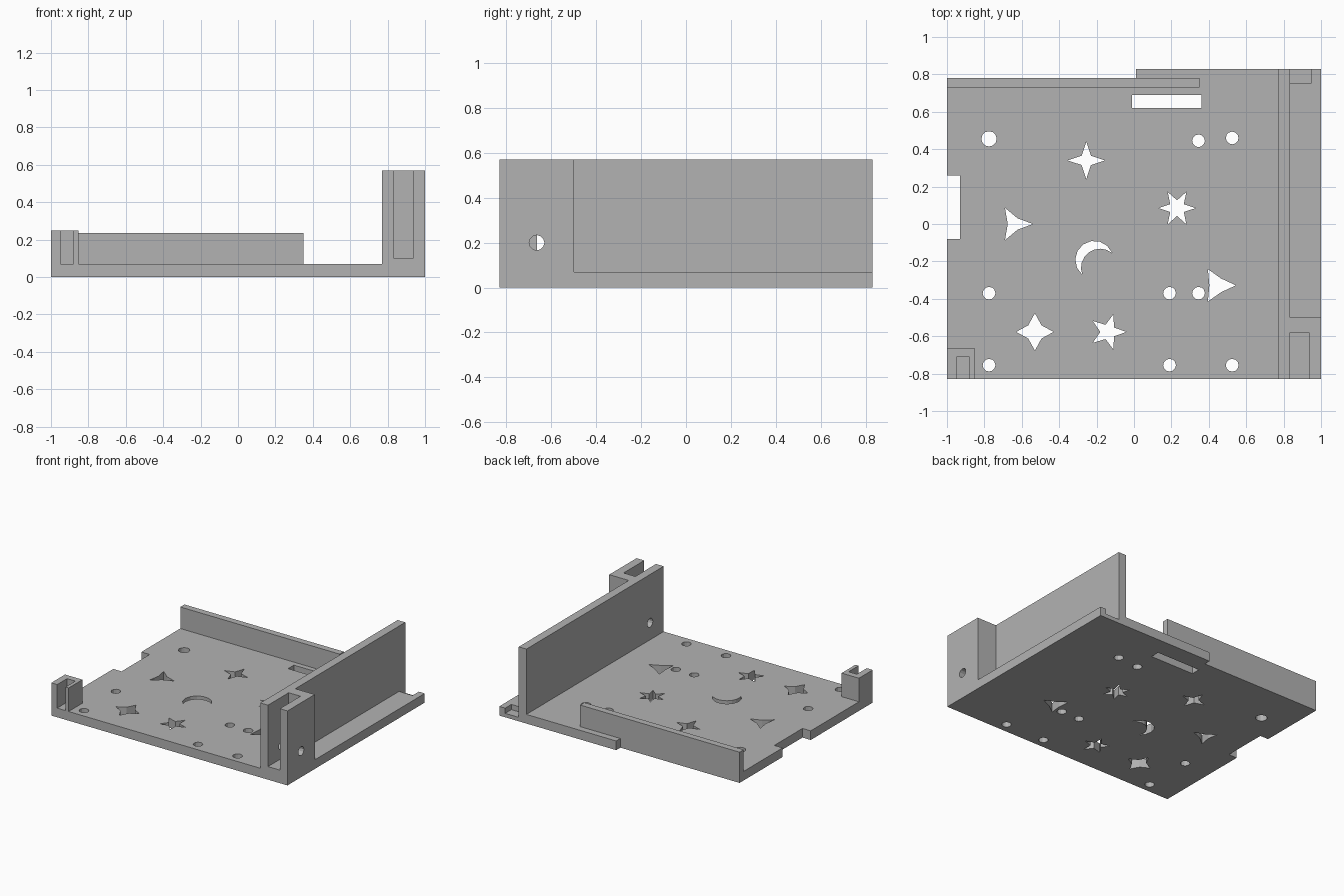
import bpy, bmesh
from math import cos, sin, pi, radians

if "Cube" in bpy.data.objects:
    bpy.data.objects.remove(bpy.data.objects["Cube"], do_unlink=True)

grey = bpy.data.materials.new("plain grey")
grey.use_nodes = True
grey.diffuse_color = (0.45, 0.45, 0.45, 1)
grey.node_tree.nodes["Principled BSDF"].inputs["Base Color"].default_value = (0.45, 0.45, 0.45, 1)

FLOOR = 0.07
THROUGH = (-0.1, 0.2)


def prism(bm, outline, z0, z1):
    """Extrude a plan outline from z0 to z1."""
    base = bm.faces.new([bm.verts.new((x, y, z0)) for x, y in outline])
    ext = bmesh.ops.extrude_face_region(bm, geom=[base])["geom"]
    top = [v for v in ext if isinstance(v, bmesh.types.BMVert)]
    bmesh.ops.translate(bm, verts=top, vec=(0, 0, z1 - z0))
    return list(base.verts) + top


def rect(x0, x1, y0, y1):
    return [(x0, y0), (x1, y0), (x1, y1), (x0, y1)]


def star(x, y, points, inner, outer=0.1):
    return [(x + r * cos(a), y + r * sin(a)) for i in range(2 * points)
            for a, r in [(pi * i / points, inner if i % 2 else outer)]]


def circle(x, y, r, n=12):
    return [(x + r * cos(2 * pi * i / n), y + r * sin(2 * pi * i / n)) for i in range(n)]


def crescent(x, y, r, shift, axis, n=8):
    """Region between a circle and an equal circle shifted away along the axis."""
    half = pi / 2 + math_asin(shift / 2 / r)
    outer = [axis - half + 2 * half * i / n for i in range(n + 1)]
    side = pi - half
    inner = [axis + side - 2 * side * i / n for i in range(1, n)]
    pts = [(x + r * cos(a), y + r * sin(a)) for a in outer]
    cx, cy = x - shift * cos(axis), y - shift * sin(axis)
    return pts + [(cx + r * cos(a), cy + r * sin(a)) for a in inner]


def math_asin(v):
    from math import asin
    return asin(v)


def finish(bm, name):
    bmesh.ops.recalc_face_normals(bm, faces=bm.faces)
    mesh = bpy.data.meshes.new(name)
    bm.to_mesh(mesh)
    bm.free()
    mesh.materials.append(grey)
    ob = bpy.data.objects.new(name, mesh)
    bpy.context.collection.objects.link(ob)
    return ob


def part(name, *solids):
    bm = bmesh.new()
    for outline, z0, z1 in solids:
        prism(bm, outline, z0, z1)
    return finish(bm, name)


def cut(ob, cutter):
    cutter.hide_render = True
    mod = ob.modifiers.new("cut", 'BOOLEAN')
    mod.operation, mod.solver, mod.object = 'DIFFERENCE', 'EXACT', cutter
    bpy.context.view_layer.objects.active = ob
    bpy.ops.object.modifier_apply(modifier=mod.name)
    bpy.data.objects.remove(cutter, do_unlink=True)


# Base plate with stepped back edge and side notch
plate = part("base_plate", ([
    (-1, -0.83), (1, -0.83), (1, 0.83), (0.01, 0.83), (0.01, 0.78),
    (-1, 0.78), (-1, 0.26), (-0.93, 0.26), (-0.93, -0.08), (-1, -0.08)], 0, FLOOR))

# Screw holes, cable slot and decorative cutouts
screws = [(-0.775, -0.37), (-0.775, -0.755), (0.19, -0.37), (0.19, -0.755),
          (0.345, -0.37), (0.345, 0.445), (0.525, 0.46), (0.525, -0.755)]
shapes = [circle(x, y, 0.034) for x, y in screws]
shapes += [
    circle(-0.775, 0.455, 0.041),
    rect(-0.01, 0.36, 0.62, 0.69),
    star(-0.255, 0.34, 4, 0.035),
    star(-0.53, -0.577, 4, 0.05),
    star(0.23, 0.085, 6, 0.042),
    star(-0.14, -0.577, 5, 0.04),
    star(-0.64, 0, 3, 0.035),
    star(0.445, -0.328, 3, 0.042),
    crescent(-0.212, -0.192, 0.102, 0.052, radians(126)),
]
cut(plate, part("plate_cutter", *[(s, *THROUGH) for s in shapes]))

# Shallow pocket in the back corner
cut(plate, part("pocket_cutter", (rect(0.835, 0.95, 0.755, 0.9), 0.03, 0.2)))

# Tall side wall with its slotted front holder
wall = part("side_wall", ([
    (0.77, -0.83), (0.835, -0.83), (0.835, -0.58), (0.935, -0.58), (0.935, -0.83),
    (1, -0.83), (1, -0.5), (0.835, -0.5), (0.835, 0.83), (0.77, 0.83)], FLOOR, 0.57))
part("holder_floor", (rect(0.835, 0.935, -0.83, -0.58), FLOOR, 0.1))

# Cross holes through the holder
bm = bmesh.new()
for z in (0.2, 0.485):
    for v in prism(bm, circle(-0.665, z, 0.034), 0.6, 1.2):
        v.co = (v.co.z, v.co.x, v.co.y)
cut(wall, finish(bm, "cross_hole_cutter"))

# Low back wall
part("back_wall", (rect(-1, 0.35, 0.73, 0.78), FLOOR, 0.235))

# Small slotted corner bracket
part("corner_bracket", ([
    (-1, -0.83), (-0.95, -0.83), (-0.95, -0.71), (-0.88, -0.71), (-0.88, -0.83),
    (-0.853, -0.83), (-0.853, -0.663), (-1, -0.663)], FLOOR, 0.25))
